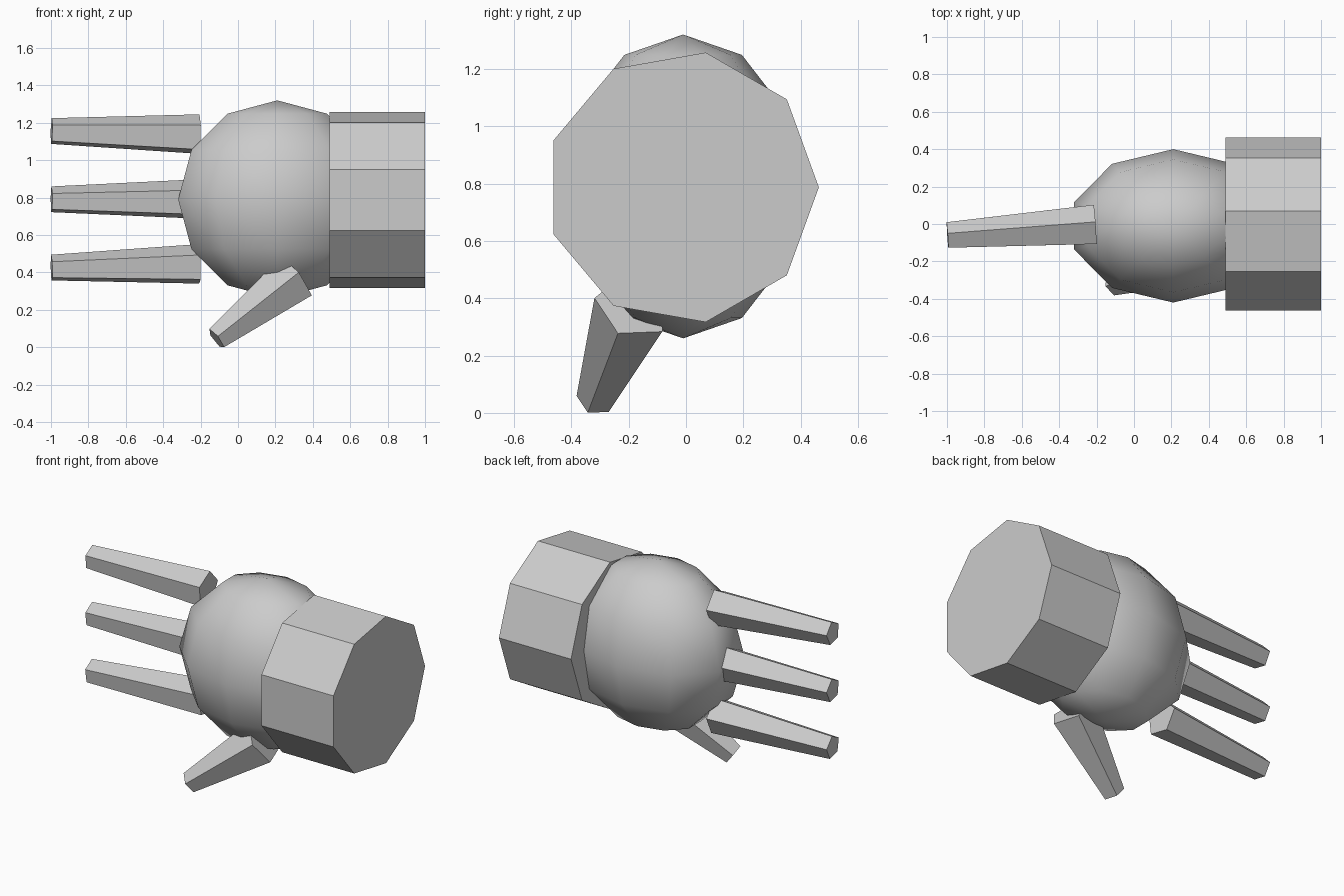
import bpy, bmesh, math
from mathutils import Vector, Matrix

if "Cube" in bpy.data.objects:
    bpy.data.objects.remove(bpy.data.objects["Cube"])

grey = bpy.data.materials.new("plain grey")
grey.diffuse_color = (0.6, 0.6, 0.6, 1)
grey.use_nodes = True
grey.node_tree.nodes["Principled BSDF"].inputs["Base Color"].default_value = grey.diffuse_color


def finish(name, bm, smooth=False):
    bmesh.ops.recalc_face_normals(bm, faces=bm.faces)
    for f in bm.faces:
        f.smooth = smooth
    mesh = bpy.data.meshes.new(name)
    bm.to_mesh(mesh)
    bm.free()
    mesh.materials.append(grey)
    obj = bpy.data.objects.new(name, mesh)
    bpy.context.collection.objects.link(obj)
    return obj


def tapered(name, start, end, r_start, r_end, sides, toward):
    """Closed prism from start to end; its first corner points along 'toward'."""
    start, end = Vector(start), Vector(end)
    axis = (end - start).normalized()
    u = Vector(toward)
    u = (u - axis * u.dot(axis)).normalized()
    v = axis.cross(u)
    bm = bmesh.new()
    rings = []
    for centre, r in ((start, r_start), (end, r_end)):
        angles = [2 * math.pi * i / sides for i in range(sides)]
        rings.append([bm.verts.new(centre + r * (math.cos(a) * u + math.sin(a) * v))
                      for a in angles])
    a, b = rings
    for i in range(sides):
        j = (i + 1) % sides
        bm.faces.new((a[i], a[j], b[j], b[i]))
    bm.faces.new(a)
    bm.faces.new(b)
    return finish(name, bm)


# Palm: smooth, flattened low-poly ball
bm = bmesh.new()
bmesh.ops.create_uvsphere(bm, u_segments=10, v_segments=6, radius=1,
                          matrix=Matrix.Translation((0.21, -0.01, 0.79))
                          @ Matrix.Diagonal((0.557, 0.41, 0.53, 1)))
finish("palm", bm, smooth=True)

# Cuff: nine-sided block around the wrist
tapered("cuff", (0.49, -0.014, 0.787), (1.0, -0.014, 0.787), 0.4775, 0.4775, 9, (0, 1, 0))

# Fingers: three five-sided tapers, fanning slightly
up = (0, math.cos(math.radians(80)), math.sin(math.radians(80)))
for name, side in (("upper", 1), ("middle", 0), ("lower", -1)):
    tapered(name + "_finger", (-0.997, -0.0625, 0.788 + 0.365 * side),
            (-0.207, -0.008, 0.788 + 0.347 * side), 0.073, 0.112, 5, up)

# Thumb: shorter, wider taper pointing down and forward
tapered("thumb", (-0.116, -0.318, 0.045), (0.306, -0.185, 0.371),
        0.066, 0.139, 5, (0.039, -0.025, -0.045))
